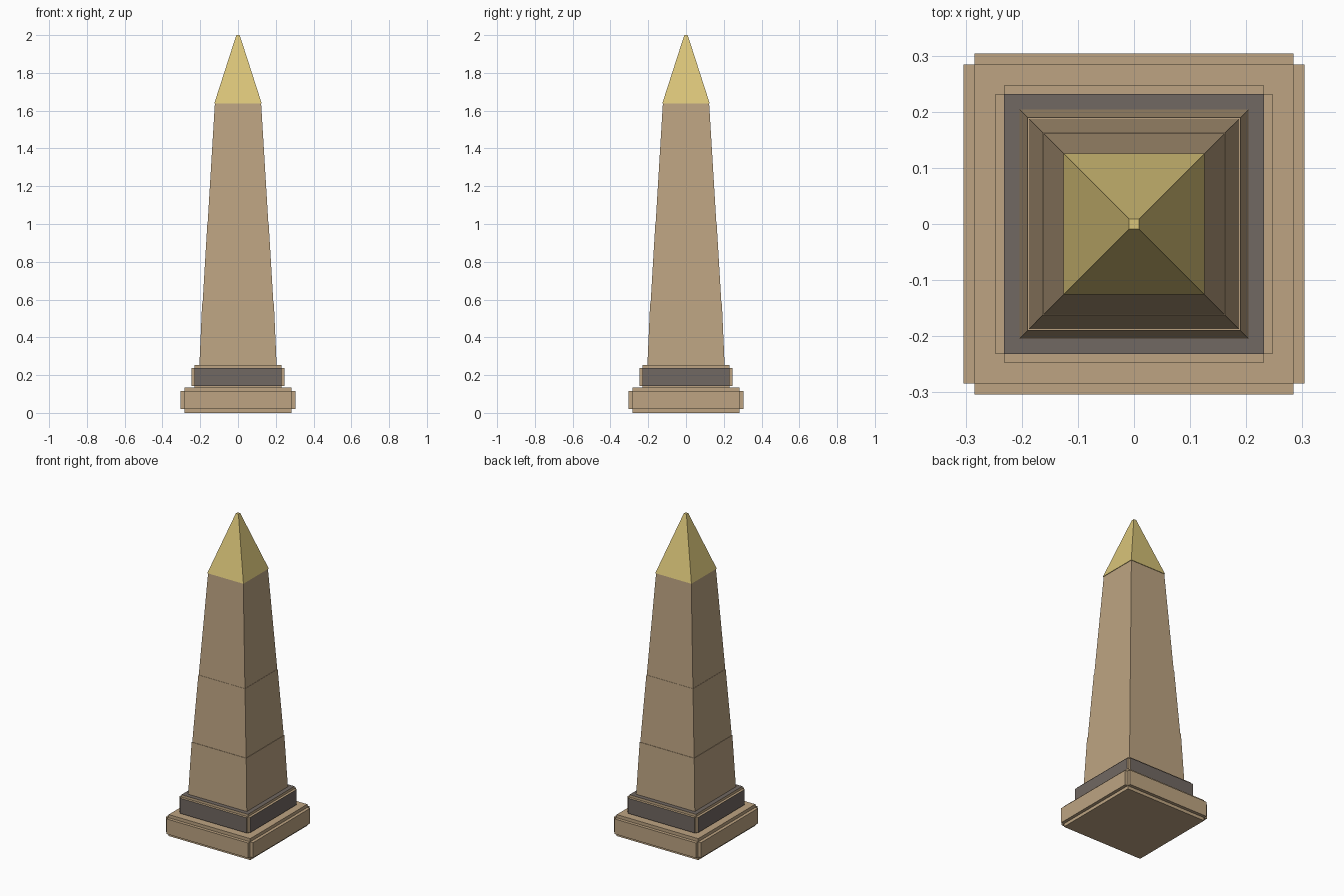
import bpy
import bmesh
from mathutils import Matrix

default = bpy.data.objects.get("Cube")
if default:
    bpy.data.objects.remove(default, do_unlink=True)


def make_material(name, rgb):
    color = [(c / 255 / 12.92) if c < 11 else ((c / 255 + 0.055) / 1.055) ** 2.4 for c in rgb] + [1.0]
    mat = bpy.data.materials.new(name)
    mat.use_nodes = True
    mat.diffuse_color = color
    mat.node_tree.nodes["Principled BSDF"].inputs["Base Color"].default_value = color
    return mat


sandstone = make_material("sandstone", (189, 164, 130))
dark_stone = make_material("dark_stone", (113, 104, 98))
gold = make_material("gold", (217, 196, 121))


def finish(bm, name, materials):
    bmesh.ops.recalc_face_normals(bm, faces=bm.faces)
    mesh = bpy.data.meshes.new(name)
    bm.to_mesh(mesh)
    bm.free()
    for mat in materials:
        mesh.materials.append(mat)
    obj = bpy.data.objects.new(name, mesh)
    bpy.context.collection.objects.link(obj)
    return obj


def stepped_slab(name, half, bottom, top, step, face_mat, rim_mat):
    """Square slab with a small square step cut along every edge."""
    bm = bmesh.new()
    size = 2 * (half - step)
    scale = Matrix.Diagonal((size, size, top - bottom - 2 * step, 1))
    bmesh.ops.create_cube(bm, size=1, matrix=Matrix.Translation((0, 0, (bottom + top) / 2)) @ scale)
    bm.normal_update()
    caps = bmesh.ops.extrude_discrete_faces(bm, faces=bm.faces[:])["faces"]
    for cap in caps:
        cap.normal_update()
        bmesh.ops.translate(bm, verts=cap.verts[:], vec=cap.normal * step)
    for face in bm.faces:
        face.material_index = 1
    for cap in caps:
        cap.material_index = 0
    return finish(bm, name, [face_mat, rim_mat])


def tapered_block(name, half_low, half_high, bottom, top, mat):
    """Square block narrowing towards the top."""
    bm = bmesh.new()
    bmesh.ops.create_cube(bm, size=2)
    for v in bm.verts:
        half, z = (half_high, top) if v.co.z > 0 else (half_low, bottom)
        v.co = (v.co.x * half, v.co.y * half, z)
    return finish(bm, name, [mat])


# Plinth and pedestal
stepped_slab("base_plinth", 0.304, 0.0, 0.135, 0.02, sandstone, sandstone)
stepped_slab("pedestal", 0.247, 0.127, 0.254, 0.0155, dark_stone, sandstone)

# Shaft in three sections with fine ledges between them
tapered_block("shaft_lower", 0.2045, 0.19, 0.25, 0.58, sandstone)
tapered_block("shaft_middle", 0.188, 0.1625, 0.57, 1.0, sandstone)
tapered_block("shaft_upper", 0.1615, 0.1225, 0.99, 1.638, sandstone)

# Gilded cap
tapered_block("pyramid_cap", 0.126, 0.009, 1.637, 2.0, gold)
